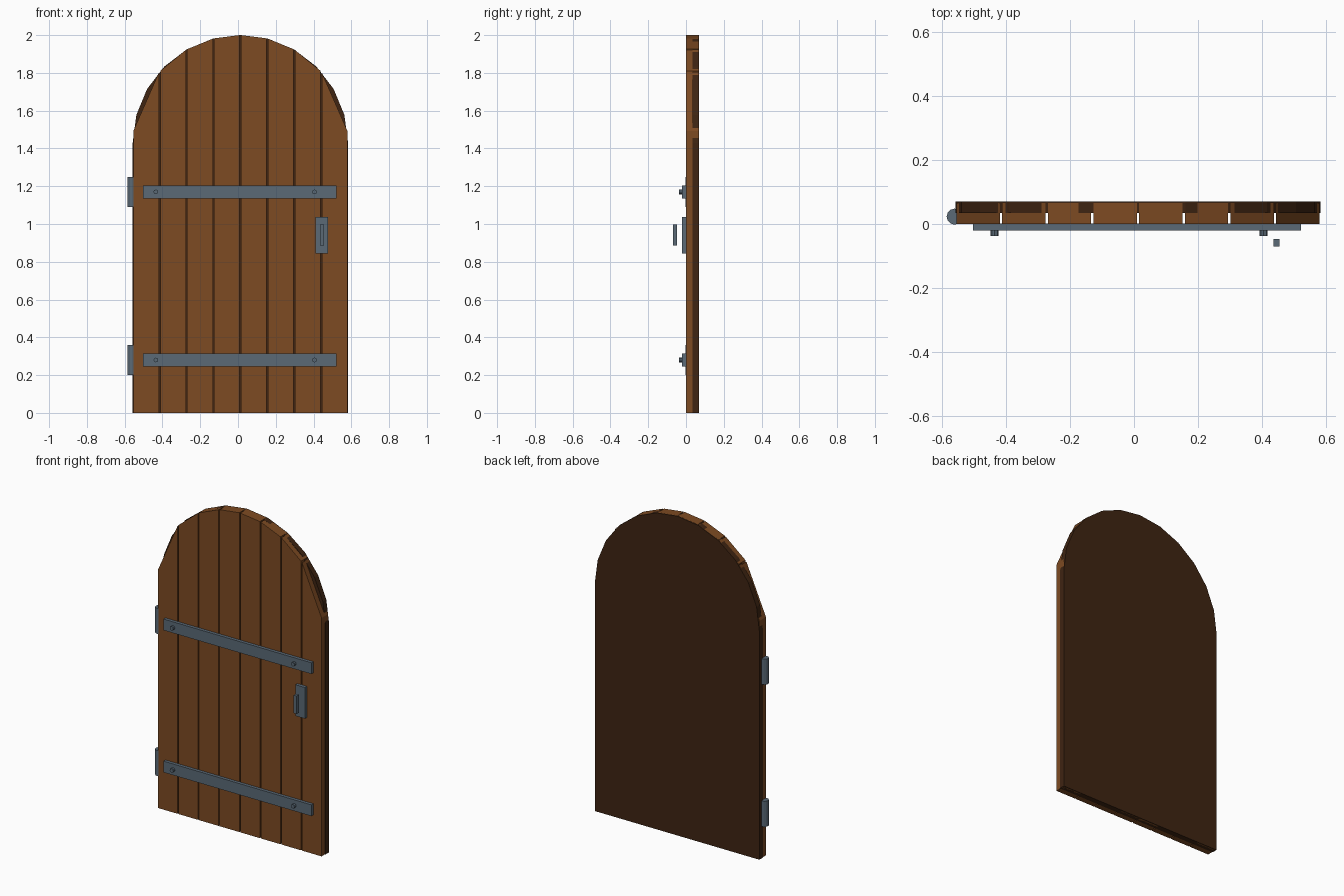
import bpy, bmesh, math

if "Cube" in bpy.data.objects:
    bpy.data.objects.remove(bpy.data.objects["Cube"])

CX, R, SPRING = 0.0125, 0.57, 1.43     # arch centre, radius and spring height


def material(name, rgb):
    m = bpy.data.materials.new(name)
    m.diffuse_color = (*rgb, 1)
    m.use_nodes = True
    m.node_tree.nodes["Principled BSDF"].inputs["Base Color"].default_value = m.diffuse_color
    return m


WOOD = material("warm wood", (0.205, 0.069, 0.016))
DARK = material("dark wood", (0.050, 0.018, 0.006))
STEEL = material("blue grey iron", (0.103, 0.143, 0.182))


def finish(name, bm, mat):
    bmesh.ops.recalc_face_normals(bm, faces=bm.faces)
    me = bpy.data.meshes.new(name)
    bm.to_mesh(me)
    bm.free()
    me.materials.append(mat)
    ob = bpy.data.objects.new(name, me)
    bpy.context.collection.objects.link(ob)
    return ob


def slab(name, outline, y0, y1, mat):
    """Extrude an x-z outline from y0 to y1."""
    bm = bmesh.new()
    face = bm.faces.new([bm.verts.new((x, y0, z)) for x, z in outline])
    out = bmesh.ops.extrude_face_region(bm, geom=[face])["geom"]
    verts = [v for v in out if isinstance(v, bmesh.types.BMVert)]
    bmesh.ops.translate(bm, verts=verts, vec=(0, y1 - y0, 0))
    return finish(name, bm, mat)


def box(name, x0, x1, y0, y1, z0, z1, mat):
    return slab(name, [(x0, z0), (x1, z0), (x1, z1), (x0, z1)], y0, y1, mat)


def ring(cx, cy, r, n):
    return [(cx + r * math.cos(2 * math.pi * i / n),
             cy + r * math.sin(2 * math.pi * i / n)) for i in range(n)]


def arch_z(x):
    return SPRING + math.sqrt(max(R * R - (x - CX) ** 2, 0))


# Backing board: straight sides with a twelve-segment round top
arc = [(CX + R * math.cos(math.pi * i / 12), SPRING + R * math.sin(math.pi * i / 12))
       for i in range(13)]
slab("backing_board", [(CX - R, 0), (CX + R, 0)] + arc, 0.035, 0.07, DARK)

# Eight planks, each with a slanted top following the arch
pitch, gap = 2 * R / 8, 0.007
for i in range(8):
    x0 = CX - R + i * pitch + gap / 2
    x1 = x0 + pitch - gap
    slab(f"plank_{i + 1}", [(x0, 0), (x1, 0), (x1, arch_z(x1)), (x0, arch_z(x0))],
         0, 0.065, WOOD)

# Iron straps with bolts, and the hinge barrel beside each strap
for label, z in (("lower", 0.28), ("upper", 1.17)):
    box(f"{label}_strap", -0.503, 0.522, -0.02, 0.002, z - 0.035, z + 0.035, STEEL)
    for side, x in (("left", -0.435), ("right", 0.405)):
        slab(f"{label}_{side}_bolt", ring(x, z, 0.0125, 8), -0.037, -0.015, STEEL)
    bm = bmesh.new()
    base = bm.faces.new([bm.verts.new((x, y, z - 0.08)) for x, y in ring(-0.56, 0.023, 0.025, 12)])
    out = bmesh.ops.extrude_face_region(bm, geom=[base])["geom"]
    bmesh.ops.translate(bm, verts=[v for v in out if isinstance(v, bmesh.types.BMVert)],
                        vec=(0, 0, 0.16))
    finish(f"{label}_hinge_barrel", bm, STEEL)

# Handle plate and the pull bar in front of it
box("handle_plate", 0.411, 0.477, -0.02, 0.002, 0.843, 1.038, STEEL)
box("handle_bar", 0.435, 0.455, -0.07, -0.047, 0.885, 0.998, STEEL)
